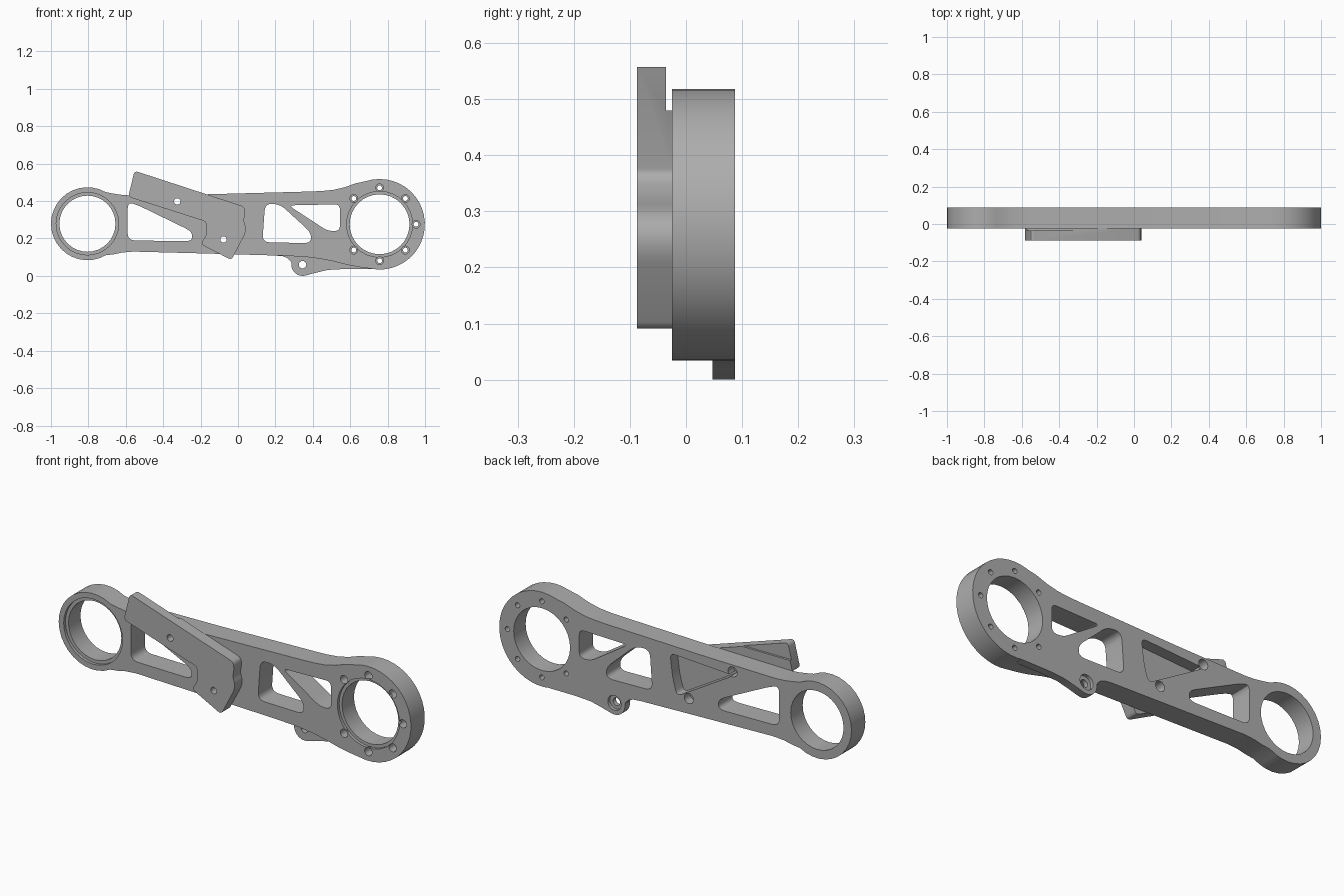
import bpy, bmesh, math
from mathutils import Vector

if "Cube" in bpy.data.objects:
    bpy.data.objects.remove(bpy.data.objects["Cube"])

metal = bpy.data.materials.new("grey metal")
metal.diffuse_color = (0.42, 0.42, 0.42, 1)
metal.use_nodes = True
metal.node_tree.nodes["Principled BSDF"].inputs["Base Color"].default_value = metal.diffuse_color

FRONT, BACK = -0.025, 0.087
LEFT, RIGHT, TAB = (-0.805, 0.279), (0.757, 0.276), (0.345, 0.06)


def arc(c, r, a0, a1, n):
    """Points along an arc in the xz plane, angles in degrees."""
    out = []
    for i in range(n + 1):
        a = math.radians(a0 + (a1 - a0) * i / n)
        out.append((c[0] + r * math.cos(a), c[1] + r * math.sin(a)))
    return out


def rounded(pts, r, n=5):
    """Polygon with its corners replaced by quadratic fillets."""
    out = []
    for i, p in enumerate(pts):
        p = Vector(p)
        a, b = Vector(pts[i - 1]) - p, Vector(pts[(i + 1) % len(pts)]) - p
        a = p + a.normalized() * min(r, a.length * 0.45)
        b = p + b.normalized() * min(r, b.length * 0.45)
        for k in range(n + 1):
            t = k / n
            out.append(tuple(a * (1 - t) ** 2 + p * 2 * t * (1 - t) + b * t * t))
    return out


def prism(name, pts, y0, y1):
    """Extrude an xz outline between two depths."""
    bm = bmesh.new()
    face = bm.faces.new([bm.verts.new((x, y0, z)) for x, z in pts])
    ext = bmesh.ops.extrude_face_region(bm, geom=[face])
    for v in ext["geom"]:
        if isinstance(v, bmesh.types.BMVert):
            v.co.y = y1
    bmesh.ops.recalc_face_normals(bm, faces=bm.faces)
    me = bpy.data.meshes.new(name)
    bm.to_mesh(me)
    bm.free()
    me.materials.append(metal)
    ob = bpy.data.objects.new(name, me)
    bpy.context.collection.objects.link(ob)
    return ob


def combine(target, tool, op="DIFFERENCE"):
    """Apply a boolean and remove the tool."""
    mod = target.modifiers.new("bool", "BOOLEAN")
    mod.operation, mod.solver, mod.object = op, "EXACT", tool
    bpy.context.view_layer.objects.active = target
    bpy.ops.object.modifier_apply(modifier=mod.name)
    bpy.data.objects.remove(tool)


def cut(target, pts, y0, y1):
    tool = prism("cutter", pts, y0, y1)
    tool.hide_render = True
    combine(target, tool)


def drill(target, c, r, y0=-0.2, y1=0.2, n=16):
    cut(target, arc(c, r, 0, 360 - 360 / n, n - 1), y0, y1)


# Arm: two round ends joined by a waisted bar
outline = (arc(LEFT, 0.195, 60, 300, 22)
           + [(-0.66, 0.116), (-0.62, 0.125), (-0.56, 0.13), (-0.18, 0.12), (0.24, 0.108),
              (0.36, 0.102), (0.44, 0.092), (0.51, 0.078), (0.59, 0.058), (0.65, 0.047)]
           + arc(RIGHT, 0.242, -102, 108, 24)
           + [(0.63, 0.495), (0.57, 0.474), (0.51, 0.46), (0.45, 0.454), (0.38, 0.451),
              (-0.18, 0.436), (-0.57, 0.43), (-0.62, 0.433), (-0.66, 0.439)])
arm = prism("arm", outline, FRONT, BACK)

# Lower mounting tab along the back of the arm
tab = prism("mounting_tab", [(0.18, 0.13), (0.2, 0.109), (0.24, 0.105), (0.265, 0.095), (0.28, 0.08)]
            + arc(TAB, 0.06, 170, 285, 8)
            + [(0.42, 0.018), (0.48, 0.032), (0.57, 0.037), (0.72, 0.037), (0.74, 0.13)], 0.047, BACK)
combine(arm, tab, "UNION")

# Bores with shallow front steps
for c, r, step in ((LEFT, 0.15, 0.167), (RIGHT, 0.16, 0.176)):
    drill(arm, c, r, n=32)
    drill(arm, c, step, -0.2, FRONT + 0.015, n=32)

# Lightening windows
for pts, r in (([(-0.59, 0.19), (-0.59, 0.395), (-0.535, 0.378), (-0.245, 0.237), (-0.245, 0.185)], 0.04),
               ([(0.13, 0.18), (0.145, 0.386), (0.225, 0.383), (0.39, 0.232), (0.39, 0.175)], 0.04),
               ([(0.27, 0.377), (0.545, 0.383), (0.545, 0.24), (0.48, 0.24)], 0.03)):
    cut(arm, rounded(pts, r), -0.2, 0.2)

# Blind pocket in the back
cut(arm, rounded([(0.03, 0.4), (-0.33, 0.38), (-0.01, 0.19), (0.015, 0.28)], 0.03), 0.03, 0.2)

# Bolt circle on the large end
for deg in (0, 45, 90, 135, 225, 270, 315):
    c = arc(RIGHT, 0.195, deg, deg, 1)[0]
    drill(arm, c, 0.013)
    drill(arm, c, 0.021, -0.2, 0.02)

# Tab hole with wide seat at the back
drill(arm, TAB, 0.02)
drill(arm, TAB, 0.038, 0.07, 0.2)

# Slanted front plate
plate = prism("front_plate", rounded(
    [(-0.553, 0.562), (0.035, 0.37), (0.038, 0.33), (0.03, 0.295), (0.043, 0.26), (0.038, 0.225),
     (-0.035, 0.085), (-0.2, 0.17), (-0.168, 0.22), (-0.17, 0.29), (-0.587, 0.423)], 0.02, 4), -0.087, FRONT)

# Relief behind the overhanging end
cut(plate, [(-0.7, 0.48), (-0.2, 0.48), (-0.2, 0.7), (-0.7, 0.7)], -0.036, 0.1)

# Plate screws, seated from the back of the arm
for c in ((-0.325, 0.398), (-0.077, 0.195)):
    drill(plate, c, 0.017)
    drill(arm, c, 0.017)
    drill(arm, c, 0.026, 0.04, 0.2)

# Smooth round walls, keep sharp rims
for ob in (arm, plate):
    bpy.ops.object.select_all(action="DESELECT")
    ob.select_set(True)
    bpy.context.view_layer.objects.active = ob
    bpy.ops.object.shade_smooth_by_angle(angle=math.radians(30))
